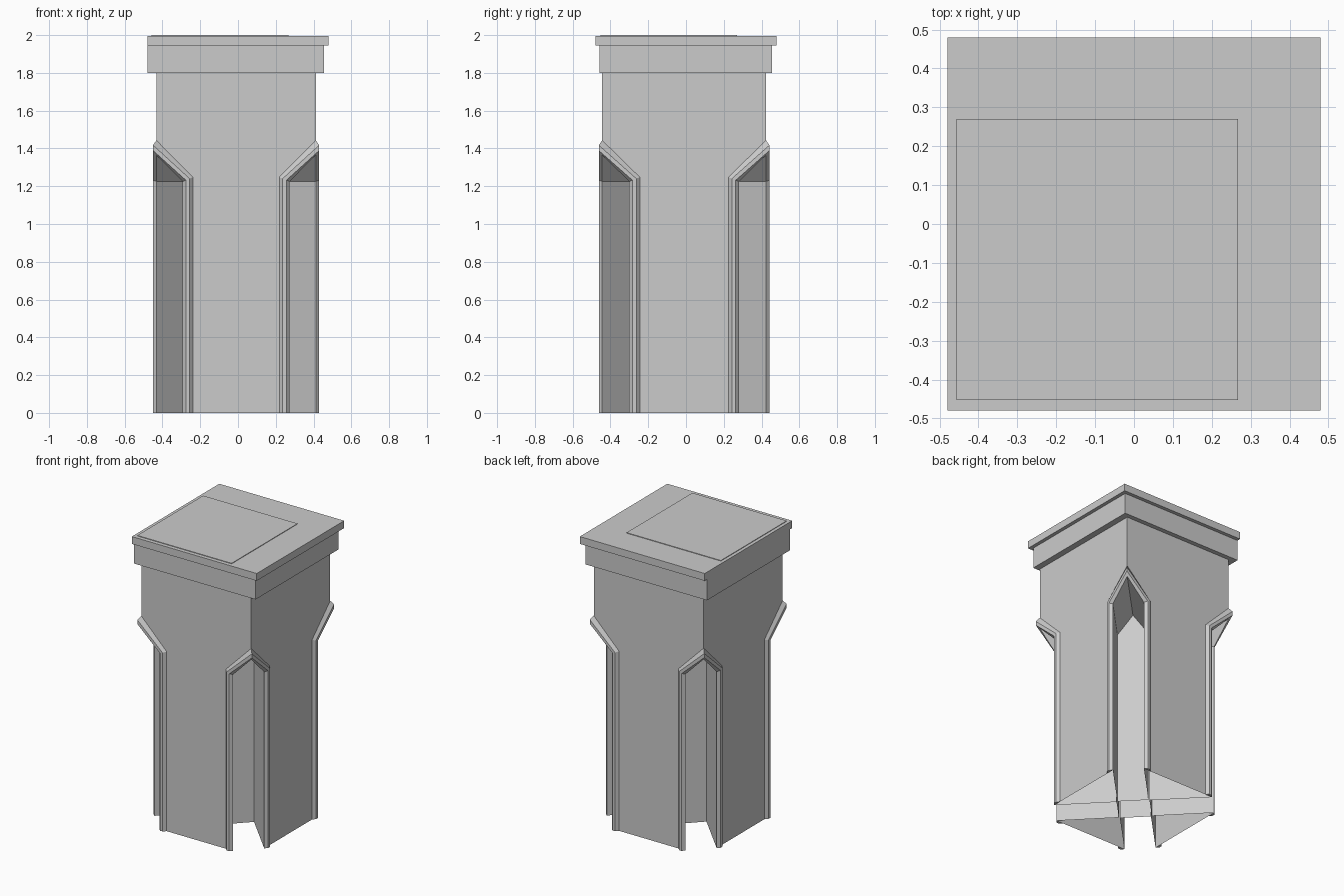
import bpy, bmesh
from mathutils import Matrix, Vector

if "Cube" in bpy.data.objects:
    bpy.data.objects.remove(bpy.data.objects["Cube"])

GREY = (0.6, 0.6, 0.6, 1)
stone = bpy.data.materials.new("grey_stone")
stone.use_nodes = True
stone.diffuse_color = GREY
stone.node_tree.nodes["Principled BSDF"].inputs["Base Color"].default_value = GREY

S = 0.425        # half width of the shaft before stretching
CUT = 0.14       # corner opening, measured along each wall
SPRING = 1.225   # height where the opening starts to narrow
SHAFT_TOP = 1.8
CORE = 0.105     # half width of the hollow core
STRETCH = Matrix.Translation((-0.01, -0.01, 0)) @ Matrix.Diagonal((0.993, 1.02, 1, 1))


def finish(name, bm):
    bmesh.ops.remove_doubles(bm, verts=bm.verts, dist=0.0001)
    bmesh.ops.recalc_face_normals(bm, faces=bm.faces)
    mesh = bpy.data.meshes.new(name)
    bm.to_mesh(mesh)
    bm.free()
    mesh.materials.append(stone)
    obj = bpy.data.objects.new(name, mesh)
    bpy.context.collection.objects.link(obj)
    return obj


def face(bm, points, turn=0):
    """Add a face, turned by quarter turns around z and stretched to the footprint."""
    m = STRETCH @ Matrix.Rotation(turn * 1.5707963, 4, 'Z')
    bm.faces.new([bm.verts.new(m @ Vector(p)) for p in points])


def box(name, x0, x1, y0, y1, z0, z1):
    bm = bmesh.new()
    bmesh.ops.create_cube(bm, size=1)
    for v in bm.verts:
        v.co = (x1 if v.co.x > 0 else x0, y1 if v.co.y > 0 else y0, z1 if v.co.z > 0 else z0)
    return finish(name, bm)


# Shaft: four walls with pointed openings at the corners
bm = bmesh.new()
e = S - CUT
apex = SPRING + CUT
for turn in range(4):
    face(bm, [(-e, -S, 0), (e, -S, 0), (e, -S, SPRING), (S, -S, apex), (S, -S, SHAFT_TOP),
              (-S, -S, SHAFT_TOP), (-S, -S, apex), (-e, -S, SPRING)], turn)
finish("shaft_walls", bm)

# Corner niches: side walls, gabled ceiling and back panel
bm = bmesh.new()
b = CORE * 2 ** 0.5
for turn in range(4):
    front = [Vector((e, S, 0)), Vector((S, e, 0))]
    # the niche runs along the diagonal until it meets the core
    half = CUT / 2
    back = [Vector((b / 2 - half, b / 2 + half, 0)), Vector((b / 2 + half, b / 2 - half, 0))]
    up = Vector((0, 0, SPRING))
    ridge_front = Vector((S, S, apex))
    ridge_back = Vector((b / 2, b / 2, apex))
    for f, k in zip(front, back):
        face(bm, [f, k, k + up, f + up], turn)
        face(bm, [f + up, k + up, ridge_back, ridge_front], turn)
    face(bm, [back[0], back[1], back[1] + up, ridge_back, back[0] + up], turn)
finish("corner_niches", bm)

# Chamfered trim around each opening: (offset from the edge, projection)
TRIM = [(0, 0), (0.017, 0.018), (0.037, 0.018), (0.055, 0)]


def trim_path(offset, out, side):
    c = CUT + offset
    z = SPRING + 0.414 * offset
    return [(side * (S - c), -S - out, 0), (side * (S - c), -S - out, z),
            (side * (S + out), -S - out, z + c)]


bm = bmesh.new()
for turn in range(4):
    for side in (-1, 1):
        paths = [trim_path(d, p, side) for d, p in TRIM]
        for a, c in zip(paths, paths[1:]):
            for i in range(2):
                face(bm, [a[i], a[i + 1], c[i + 1], c[i]], turn)
        # foot of the trim
        face(bm, [p[0] for p in paths], turn)
finish("opening_trim", bm)

# Collar, cap and the thin offset plate on top
box("collar", -0.48, 0.455, -0.457, 0.455, SHAFT_TOP, 1.945)
box("cap", -0.48, 0.48, -0.48, 0.48, 1.945, 1.996)
box("top_plate", -0.457, 0.268, -0.453, 0.27, 1.99, 2.0)
